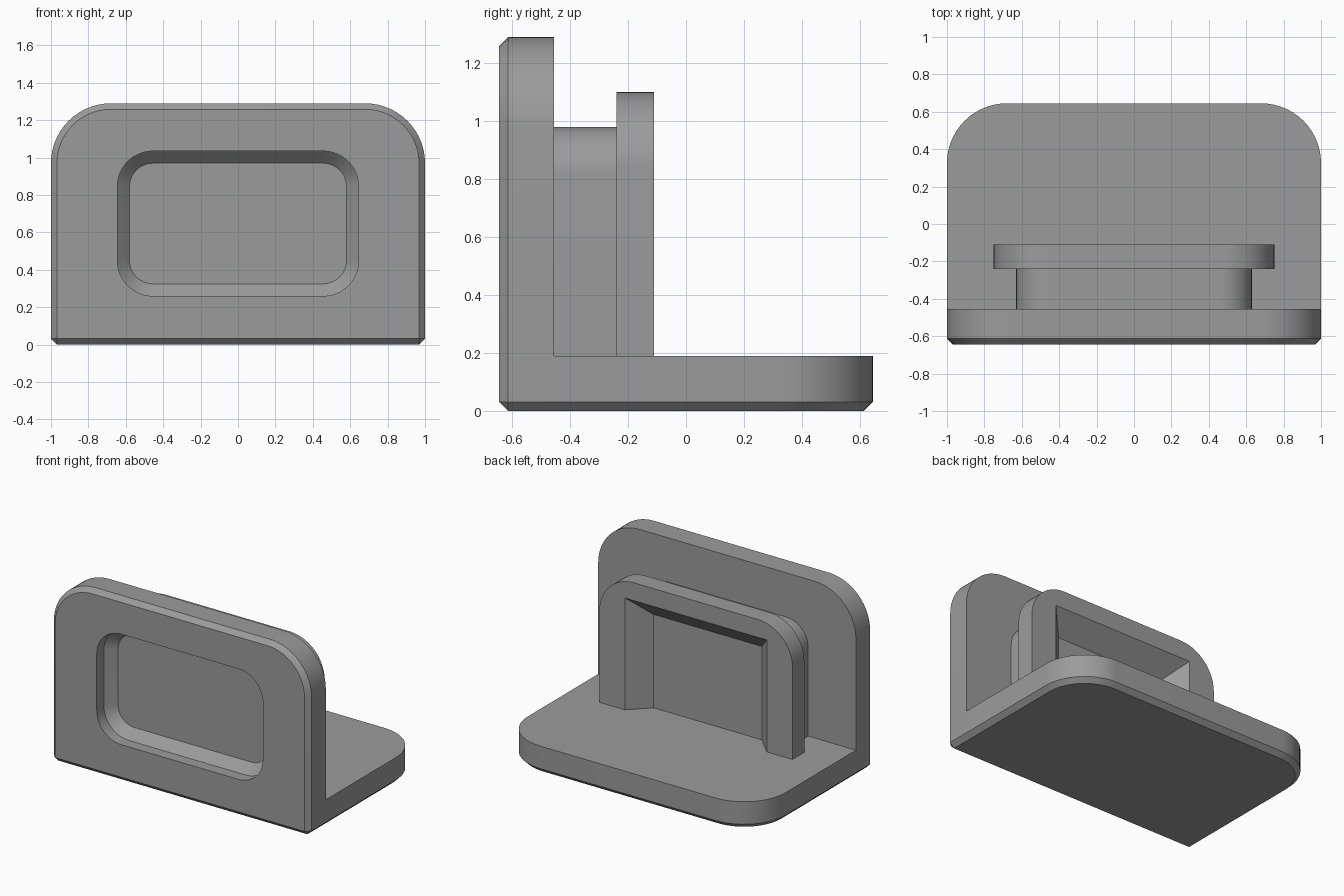
import bpy, bmesh, math
from mathutils import Vector

if "Cube" in bpy.data.objects:
    bpy.data.objects.remove(bpy.data.objects["Cube"])

grey = bpy.data.materials.new("grey")
grey.diffuse_color = (0.33, 0.33, 0.33, 1)
grey.use_nodes = True
grey.node_tree.nodes["Principled BSDF"].inputs["Base Color"].default_value = grey.diffuse_color


def add_object(name, bm):
    bmesh.ops.recalc_face_normals(bm, faces=bm.faces)
    me = bpy.data.meshes.new(name)
    bm.to_mesh(me)
    bm.free()
    ob = bpy.data.objects.new(name, me)
    me.materials.append(grey)
    bpy.context.collection.objects.link(ob)
    return ob


def rounded_rect(w, z0, z1, r_top, r_bottom=0, n=12):
    """Outline in x, z with half width w; a zero radius gives a square corner."""
    pts = []
    for sx, z, sz, r, a0 in ((1, z0, 1, r_bottom, 270), (1, z1, -1, r_top, 0),
                             (-1, z1, -1, r_top, 90), (-1, z0, 1, r_bottom, 180)):
        steps = n if r else 0
        for i in range(steps + 1):
            a = math.radians(a0 + 90 * i / max(steps, 1))
            pts.append((sx * (w - r) + r * math.cos(a), z + sz * r + r * math.sin(a)))
    return pts


def loft(name, layers):
    """Solid through a list of (y, outline) sections."""
    bm = bmesh.new()
    rings = [[bm.verts.new((x, y, z)) for x, z in pts] for y, pts in layers]
    for a, b in zip(rings, rings[1:]):
        for i in range(len(a)):
            j = (i + 1) % len(a)
            bm.faces.new((a[i], a[j], b[j], b[i]))
    bm.faces.new(rings[0])
    bm.faces.new(rings[-1])
    return add_object(name, bm)


def cut(ob, cutter):
    mod = ob.modifiers.new("cut", 'BOOLEAN')
    mod.operation = 'DIFFERENCE'
    mod.solver = 'EXACT'
    mod.object = cutter
    bpy.context.view_layer.objects.active = ob
    bpy.ops.object.modifier_apply(modifier=mod.name)
    bpy.data.objects.remove(cutter)


def smooth(ob):
    bpy.ops.object.select_all(action='DESELECT')
    ob.select_set(True)
    bpy.context.view_layer.objects.active = ob
    bpy.ops.object.shade_smooth_by_angle(angle=math.radians(25))


# L-shaped body: side profile extruded across x
F, B, JOINT, TOP, FLOOR = -0.645, 0.645, -0.455, 1.29, 0.19
profile = [(F, 0), (B, 0), (B, FLOOR), (JOINT, FLOOR), (JOINT, TOP), (F, TOP)]
bm = bmesh.new()
side = bm.faces.new([bm.verts.new((-1, y, z)) for y, z in profile])
ext = bmesh.ops.extrude_face_region(bm, geom=[side])
bmesh.ops.translate(bm, vec=(2, 0, 0),
                    verts=[v for v in ext["geom"] if isinstance(v, bmesh.types.BMVert)])
bmesh.ops.recalc_face_normals(bm, faces=bm.faces)

# Large rounded corners on the plate top and the base back
corners = []
for e in bm.edges:
    a, b = (v.co for v in e.verts)
    if abs(a.x - b.x) < 1e-4 and (min(a.z, b.z) > TOP - 1e-3 or min(a.y, b.y) > B - 1e-3):
        continue
    if abs(a.x - b.x) < 1e-4 and (a.z + b.z) / 2 > TOP - 1e-3:
        continue
corners = [e for e in bm.edges
           if all(v.co.z > TOP - 1e-3 for v in e.verts) and abs(e.verts[0].co.x - e.verts[1].co.x) < 1e-3
           or all(v.co.y > B - 1e-3 for v in e.verts) and abs(e.verts[0].co.x - e.verts[1].co.x) < 1e-3]
bmesh.ops.bevel(bm, geom=corners, offset=0.32, offset_type='OFFSET', segments=14,
                profile=0.5, affect='EDGES')

# Small chamfer around the front face and the underside
rim = set()
for f in bm.faces:
    if all(v.co.y < F + 1e-3 for v in f.verts) or all(v.co.z < 1e-3 for v in f.verts):
        rim.update(f.edges)
bmesh.ops.bevel(bm, geom=list(rim), offset=0.032, offset_type='OFFSET', segments=1,
                profile=0.5, affect='EDGES')
body = add_object("bracket_body", bm)

# Front pocket: straight wall, then a sloped rim down to its floor
outer = rounded_rect(0.645, 0.26, 1.035, 0.19, 0.19)
inner = rounded_rect(0.58, 0.325, 0.97, 0.125, 0.125)
cut(body, loft("pocket_cutter", [(F - 0.1, outer), (F + 0.08, outer), (F + 0.145, inner)]))
smooth(body)

# Neck behind the plate
neck_outline = rounded_rect(0.63, FLOOR, 0.98, 0.17)
smooth(loft("neck", [(JOINT, neck_outline), (-0.24, neck_outline)]))

# Wider flange with a tapered opening at the back
flange_outline = rounded_rect(0.75, FLOOR, 1.10, 0.27)
flange = loft("flange", [(-0.24, flange_outline), (-0.11, flange_outline)])
cut(flange, loft("opening_cutter", [(-0.25, rounded_rect(0.41, 0, 0.835, 0)),
                                    (-0.10, rounded_rect(0.56, 0, 0.985, 0))]))
smooth(flange)
